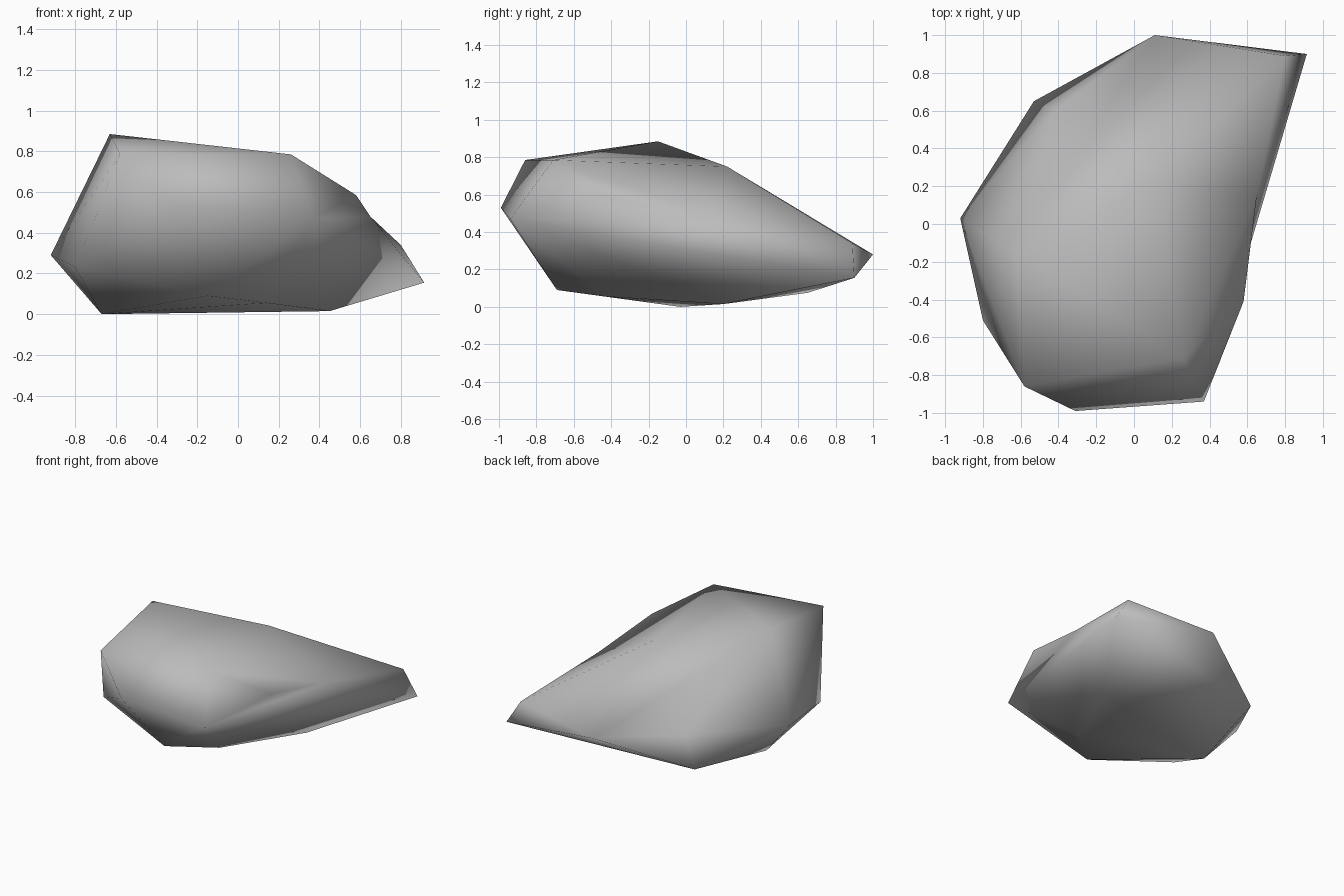
import bpy
import bmesh
from mathutils import Vector

cube = bpy.data.objects.get("Cube")
if cube:
    bpy.data.objects.remove(cube, do_unlink=True)

# Stone colour
stone = bpy.data.materials.new("stone_grey")
stone.use_nodes = True
grey = (0.5, 0.5, 0.5, 1.0)
stone.diffuse_color = grey
bsdf = stone.node_tree.nodes["Principled BSDF"]
bsdf.inputs["Base Color"].default_value = grey
bsdf.inputs["Roughness"].default_value = 0.9

# Corners of the boulder, grouped by level
crown = [(-.63, -.15, .885), (.26, -.71, .785), (-.58, -.86, .785), (.11, .22, .75)]
girdle = [(.58, -.41, .585), (.37, -.94, .47), (-.31, -.99, .53), (-.8, -.51, .23),
          (-.92, .03, .29), (-.42, .6, .3), (.11, 1, .28), (.8, .89, .34), (.915, .9, .155)]
base = [(-.53, .65, .075), (-.67, -.03, 0), (.45, .2, .015), (-.15, -.69, .09), (.14, -.43, .055)]

# Wrap the corners in a convex skin; the waist starts bulged out and is pressed in afterwards
bm = bmesh.new()
for corner in crown + girdle + base:
    bm.verts.new(corner)
waist = bm.verts.new((.82, .15, .48))
hull = bmesh.ops.convex_hull(bm, input=bm.verts[:])
waist.co = Vector((.65, .15, .48))
loose = [v for v in bm.verts if not v.link_faces]
bmesh.ops.delete(bm, geom=loose, context='VERTS')
bmesh.ops.recalc_face_normals(bm, faces=bm.faces[:])
for face in bm.faces:
    face.smooth = True

# Boulder object
mesh = bpy.data.meshes.new("boulder")
bm.to_mesh(mesh)
bm.free()
mesh.materials.append(stone)
boulder = bpy.data.objects.new("boulder", mesh)
bpy.context.collection.objects.link(boulder)
